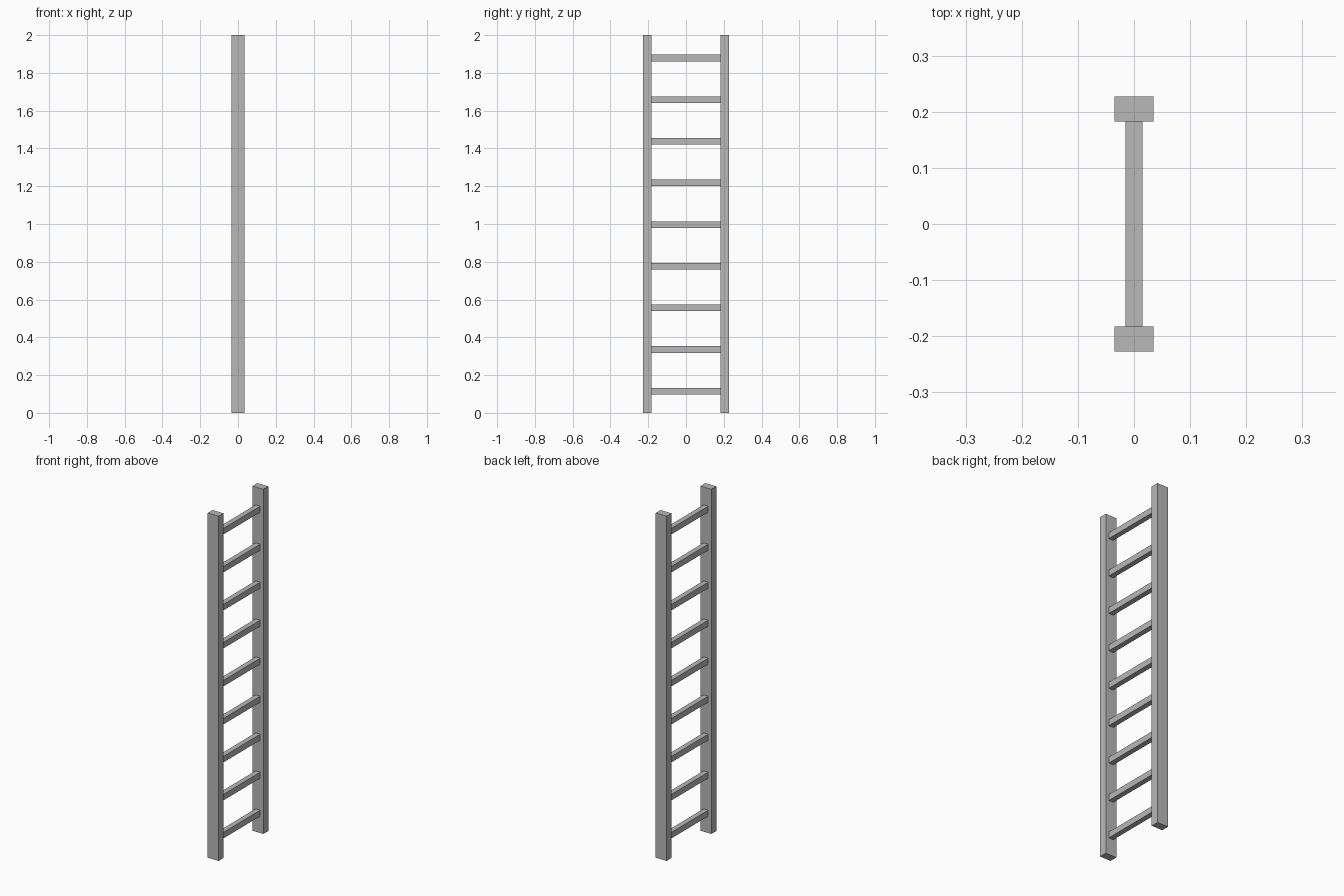
import bpy

# Remove the default object
default = bpy.data.objects.get("Cube")
if default:
    bpy.data.objects.remove(default, do_unlink=True)

# Single plain grey
GREY = (0.48, 0.48, 0.48, 1.0)
grey = bpy.data.materials.new("plain_grey")
grey.use_nodes = True
grey.diffuse_color = GREY
grey.node_tree.nodes["Principled BSDF"].inputs["Base Color"].default_value = GREY


def box(name, size, centre):
    """Flat-shaded box with its size baked into the mesh."""
    bpy.ops.mesh.primitive_cube_add(size=1, location=centre)
    obj = bpy.context.object
    obj.name = name
    obj.scale = size
    bpy.ops.object.transform_apply(location=False, rotation=False, scale=True)
    obj.data.materials.append(grey)
    return obj


HEIGHT = 2.0
RAIL_WIDTH, RAIL_THICK = 0.07, 0.045
RAIL_Y = 0.205
RUNG_WIDTH, RUNG_HEIGHT = 0.03, 0.035
RUNG_COUNT, FIRST_RUNG, RUNG_STEP = 9, 0.115, 0.2205

# Upright rails at front and back
for name, side in (("front_rail", -1), ("back_rail", 1)):
    box(name, (RAIL_WIDTH, RAIL_THICK, HEIGHT), (0, side * RAIL_Y, HEIGHT / 2))

# Evenly spaced rungs meeting the inner faces of the rails
rung_length = 2 * RAIL_Y - RAIL_THICK
for i in range(RUNG_COUNT):
    box(f"rung_{i + 1}", (RUNG_WIDTH, rung_length, RUNG_HEIGHT),
        (0, 0, FIRST_RUNG + i * RUNG_STEP))
